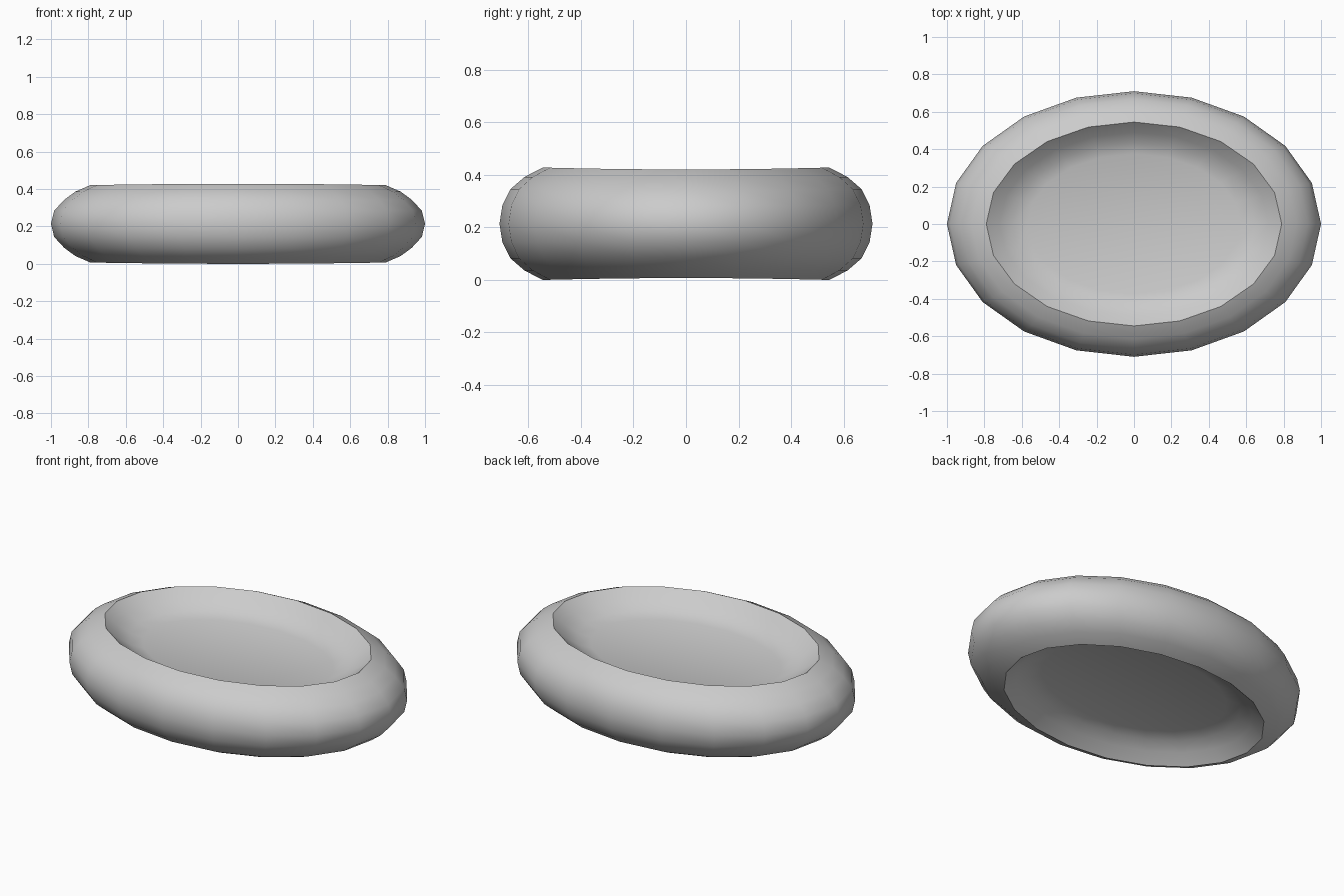
import bpy, bmesh, math

if "Cube" in bpy.data.objects:
    bpy.data.objects.remove(bpy.data.objects["Cube"])

SIDES = 20
MID = 0.214

# Half cross-section: x radius, y radius, height above the middle plane
PROFILE = [
    (0.57, 0.375, 0.100),   # floor edge
    (0.65, 0.435, 0.122),
    (0.72, 0.490, 0.160),   # dished inner wall
    (0.79, 0.545, 0.214),   # crest
    (0.87, 0.615, 0.178),
    (0.93, 0.668, 0.132),
    (0.983, 0.699, 0.070),
    (1.00, 0.710, 0.000),   # widest line
]
# Mirror the section for the underside
section = PROFILE + [(x, y, -z) for x, y, z in reversed(PROFILE[:-1])]

bm = bmesh.new()
rings = []
for rx, ry, z in section:
    ring = []
    for i in range(SIDES):
        a = 2 * math.pi * i / SIDES
        # the cushion is very slightly thicker on its long sides
        k = 0.983 - 0.017 * math.cos(2 * a)
        h = z * k if abs(z) > 0.11 else z
        ring.append(bm.verts.new((rx * math.cos(a), ry * math.sin(a), MID + h)))
    rings.append(ring)

# Skin the rim between neighbouring rings
for r0, r1 in zip(rings, rings[1:]):
    for i in range(SIDES):
        j = (i + 1) % SIDES
        bm.faces.new((r0[i], r1[i], r1[j], r0[j]))

# Upper and lower floor
bm.faces.new(rings[0])
bm.faces.new(rings[-1])
bmesh.ops.recalc_face_normals(bm, faces=bm.faces)

mesh = bpy.data.meshes.new("oval_cushion")
bm.to_mesh(mesh)
bm.free()
cushion = bpy.data.objects.new("oval_cushion", mesh)
bpy.context.collection.objects.link(cushion)

# Smooth surface with a crisp crest
bpy.context.view_layer.objects.active = cushion
cushion.select_set(True)
bpy.ops.object.shade_smooth_by_angle(angle=math.radians(42))
